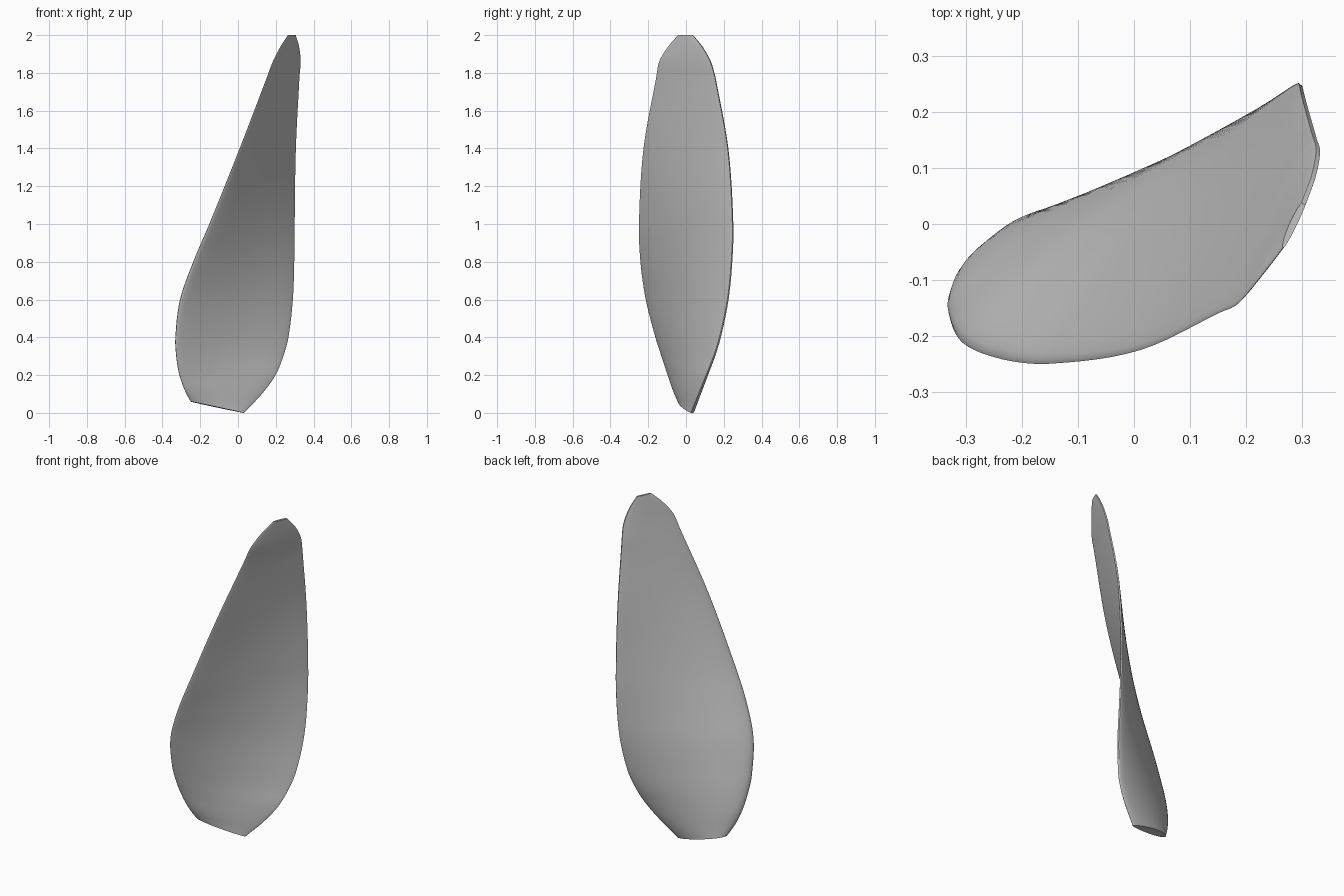
import bpy
import bmesh
import math
from mathutils import Vector

old = bpy.data.objects.get("Cube")
if old:
    bpy.data.objects.remove(old, do_unlink=True)

RIM = 0.004          # half thickness of the thin right edge
CHORD_STEPS = 24     # facets across each face of the blade

# Stations: height, left edge x y, right edge x y, bulge of the rear face
BODY = [
    (0.0, -0.25, -0.036, 0.03, 0.03, 0.04),
    (0.1, -0.284, -0.068, 0.125, 0.07, 0.05),
    (0.2, -0.311, -0.096, 0.197, 0.11, 0.055),
    (0.3, -0.326, -0.128, 0.238, 0.149, 0.057),
    (0.4, -0.33, -0.16, 0.265, 0.18, 0.057),
    (0.6, -0.305, -0.212, 0.288, 0.222, 0.053),
    (0.8, -0.235, -0.241, 0.295, 0.242, 0.044),
    (1.0, -0.15, -0.249, 0.297, 0.248, 0.035),
    (1.4, 0.01, -0.225, 0.303, 0.222, 0.02),
    (1.78, 0.155, -0.157, 0.322, 0.154, 0.01),
]
TIP = [
    BODY[-1],
    (1.86, 0.185, -0.142, 0.328, 0.13, 0.01),
    (1.94, 0.226, -0.094, 0.32, 0.085, 0.008),
    (2.0, 0.266, -0.042, 0.302, 0.036, 0.005),
]


def slope(rows, i, k):
    """Slope of column k with height at row i."""
    a, b = rows[max(i - 1, 0)], rows[min(i + 1, len(rows) - 1)]
    return (b[k] - a[k]) / (b[0] - a[0])


def smooth_rows(rows, steps):
    """Smoothly fill in stations between the given ones."""
    out = []
    for i in range(len(rows) - 1):
        a, b = rows[i], rows[i + 1]
        h = b[0] - a[0]
        for j in range(steps):
            t = j / steps
            ease = t * t * (3 - 2 * t)
            row = [a[0] + h * t]
            for k in range(1, len(a)):
                start = slope(rows, i, k) * h * t * (1 - t) ** 2
                end = slope(rows, i + 1, k) * h * t * t * (1 - t)
                row.append(a[k] + (b[k] - a[k]) * ease + start - end)
            out.append(row)
    return out + [rows[-1]]


def section(row):
    """Closed ring: rounded left edge, thin flat right edge."""
    z, ax, ay, bx, by, bulge = row
    lift = 0.06 * max(0.0, 1 - z / 0.3) ** 2      # slanted cut at the root
    a, b = Vector((ax, ay, z + lift)), Vector((bx, by, z))
    rear = Vector((ay - by, bx - ax, 0)).normalized()
    back, front = [], []
    for i in range(CHORD_STEPS + 1):
        s = (1 - math.cos(math.pi * i / CHORD_STEPS)) / 2
        arch = 2.2 * math.sqrt(s) * max(0.0, 1 - s) ** 0.7
        rim = RIM * math.sqrt(s)
        p = a.lerp(b, s)
        back.append(p + rear * (rim + bulge * arch))
        front.append(p - rear * (rim + bulge * 0.45 * arch))
    return back + front[:0:-1]


# Loft the stations into a closed blade
bm = bmesh.new()
stations = smooth_rows(BODY, 6) + smooth_rows(TIP, 5)[1:]
rings = [[bm.verts.new(p) for p in section(row)] for row in stations]
for low, high in zip(rings, rings[1:]):
    n = len(low)
    for i in range(n):
        j = (i + 1) % n
        bm.faces.new((low[i], low[j], high[j], high[i]))
bm.faces.new(rings[0])
bm.faces.new(rings[-1])
bmesh.ops.recalc_face_normals(bm, faces=bm.faces)

mesh = bpy.data.meshes.new("blade")
bm.to_mesh(mesh)
bm.free()
blade = bpy.data.objects.new("blade", mesh)
bpy.context.collection.objects.link(blade)

# Plain grey finish
grey = bpy.data.materials.new("grey")
grey.use_nodes = True
colour = (0.55, 0.55, 0.55, 1)
grey.diffuse_color = colour
grey.node_tree.nodes["Principled BSDF"].inputs["Base Color"].default_value = colour
mesh.materials.append(grey)

# Smooth faces with crisp rim and ends
bpy.ops.object.select_all(action="DESELECT")
blade.select_set(True)
bpy.context.view_layer.objects.active = blade
bpy.ops.object.shade_smooth_by_angle(angle=math.radians(40))
